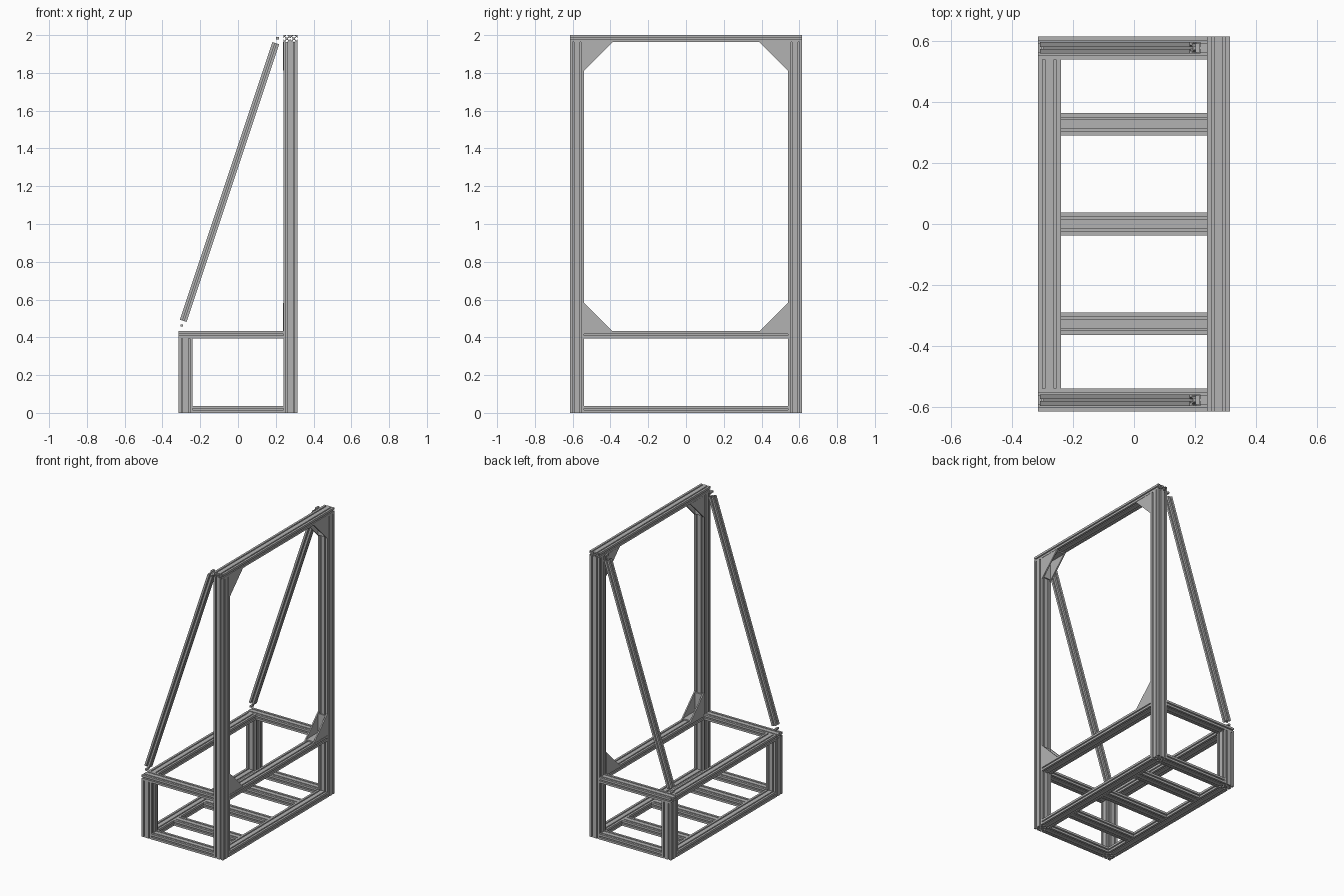
import bpy
import bmesh
from mathutils import Vector, Matrix

if "Cube" in bpy.data.objects:
    bpy.data.objects.remove(bpy.data.objects["Cube"], do_unlink=True)

CELL = 0.0375          # side of one slotted cell
HALF = CELL / 2
X0, X1 = -0.315, 0.24  # inner corners of the front and back post rows
Y1 = 0.54              # inner face of the posts in y
W = 2 * CELL

alu = bpy.data.materials.new("aluminium grey")
alu.use_nodes = True
colour = (0.45, 0.45, 0.45, 1)
alu.diffuse_color = colour
alu.node_tree.nodes["Principled BSDF"].inputs["Base Color"].default_value = colour

# one side of a slotted cell: corner, slot mouth, cavity, core
SIDE = [(1, -1), (1, -.2), (.8, -.2), (.8, -.52), (.66, -.52), (.36, -.22)]
SIDE += [(a, -b) for a, b in reversed(SIDE[1:])]


def cell_outline():
    pts = []
    for k in range(4):
        for a, b in SIDE:
            for _ in range(k):
                a, b = -b, a
            pts.append((a * HALF, b * HALF))
    return pts


def finish(name, bm):
    bmesh.ops.recalc_face_normals(bm, faces=bm.faces)
    mesh = bpy.data.meshes.new(name)
    bm.to_mesh(mesh)
    bm.free()
    mesh.materials.append(alu)
    obj = bpy.data.objects.new(name, mesh)
    bpy.context.collection.objects.link(obj)
    return obj


def prism(bm, ring, offset):
    """Extrude a closed ring of points along an offset, capped at both ends."""
    face = bm.faces.new([bm.verts.new(p) for p in ring])
    new = bmesh.ops.extrude_face_region(bm, geom=[face], use_keep_orig=True)
    moved = [g for g in new["geom"] if isinstance(g, bmesh.types.BMVert)]
    bmesh.ops.translate(bm, verts=moved, vec=offset)


def extrusion(name, start, end, u, nu=1, nv=1):
    """Slotted bar from start to end; nu x nv cells across, u is the wide axis."""
    start, end, u = Vector(start), Vector(end), Vector(u)
    v = (end - start).normalized().cross(u)
    bm = bmesh.new()
    for i in range(nu):
        for j in range(nv):
            c = start + u * (i - (nu - 1) / 2) * CELL + v * (j - (nv - 1) / 2) * CELL
            prism(bm, [c + u * a + v * b for a, b in cell_outline()], end - start)
    return finish(name, bm)


def block(name, centre, size):
    bm = bmesh.new()
    bmesh.ops.create_cube(bm, size=1, matrix=Matrix.Translation(centre)
                          @ Matrix.Diagonal((*size, 1)))
    return finish(name, bm)


def gusset(name, sy, z, sz):
    """Corner bracket: two flanges and two triangular cheeks."""
    leg, t, xa, width = 0.15, 0.009, 0.239, 0.074
    y = sy * Y1
    bm = bmesh.new()

    def corner(a, b):
        return Vector((xa, y - sy * a, z + sz * b))
    cheek = [corner(0, 0), corner(leg, 0), corner(0, leg)]
    for dx in (0, width - t):
        prism(bm, [p + Vector((dx, 0, 0)) for p in cheek], (t, 0, 0))
    for a, b in ((leg - t, t), (t, leg - t)):
        prism(bm, [corner(0, 0), corner(a, 0), corner(a, b), corner(0, b)], (width, 0, 0))
    finish(name, bm)


XF = X0 + CELL    # centre line of the front row
XB = X1 + CELL    # centre line of the back row
YC = Y1 + CELL    # centre line of the side rows
TOP, DECK = 2 - CELL, 0.395
AX, AY = (1, 0, 0), (0, 1, 0)

# posts, side rails and braces on both sides
for label, s in (("left", 1), ("right", -1)):
    y = s * YC
    extrusion(f"tall_post_{label}", (XB, y, 0), (XB, y, TOP), AX, 2, 2)
    extrusion(f"short_leg_{label}", (XF, y, 0), (XF, y, DECK), AX, 2, 2)
    extrusion(f"base_side_rail_{label}", (X0 + W, y, HALF), (X1, y, HALF), AY, 2)
    extrusion(f"deck_side_rail_{label}", (X0, y, DECK + HALF), (X1, y, DECK + HALF), AY, 2)

    low, high = Vector((-0.29, y, 0.487)), Vector((0.2, y, 1.957))
    extrusion(f"diagonal_brace_{label}", low, high, AY)
    along = (high - low).normalized()
    for end, p in (("lower", low - along * 0.026), ("upper", high + along * 0.028)):
        block(f"brace_{end}_pin_{label}", p, (0.014, 0.03, 0.012))

    gusset(f"upper_gusset_{label}", s, TOP, -1)
    gusset(f"lower_gusset_{label}", s, DECK + CELL, 1)

# long rails running between the two sides
for name, x, z in (("base_front_rail", XF, HALF), ("base_back_rail", XB, HALF),
                   ("deck_front_rail", XF, DECK + HALF), ("deck_back_rail", XB, DECK + HALF)):
    extrusion(name, (x, -Y1, z), (x, Y1, z), AX, 2)
extrusion("top_beam", (XB, -Y1 - W, TOP + HALF), (XB, Y1 + W, TOP + HALF), AX, 2)

# floor cross rails
for i, y in enumerate((-0.327, 0, 0.327)):
    extrusion(f"floor_cross_rail_{i + 1}", (X0 + W, y, HALF), (X1, y, HALF), AY, 2)
